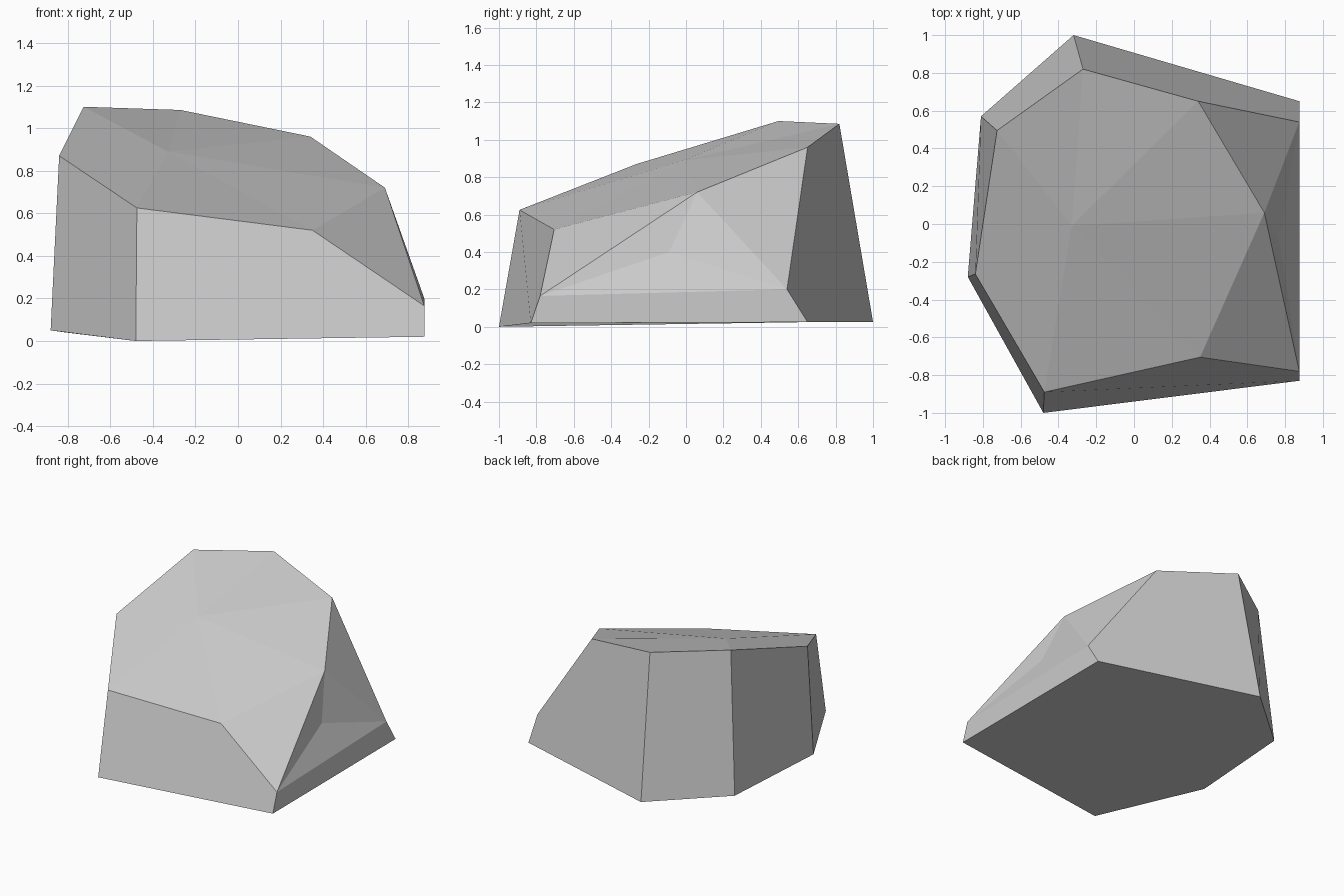
import bpy
import bmesh

cube = bpy.data.objects.get("Cube")
if cube:
    bpy.data.objects.remove(cube, do_unlink=True)

# Single stone colour
stone = bpy.data.materials.new("pale grey stone")
stone.use_nodes = True
colour = (0.6, 0.6, 0.6, 1)
stone.diffuse_color = colour
shader = next(n for n in stone.node_tree.nodes if n.type == "BSDF_PRINCIPLED")
shader.inputs["Base Color"].default_value = colour
shader.inputs["Roughness"].default_value = 0.9

# Corners of the boulder, ring by ring
corners = {
    # base outline
    "base_west": (-0.88, -0.28, 0.05),
    "base_front": (-0.48, -1.0, 0.0),
    "base_southeast": (0.875, -0.83, 0.02),
    "base_northeast": (0.875, 0.65, 0.025),
    "base_back": (-0.32, 1.0, 0.025),
    "base_northwest": (-0.81, 0.57, 0.04),
    # low shoulder on the east side
    "low_south": (0.875, -0.78, 0.165),
    "low_dent": (0.77, -0.09, 0.4),
    "low_north": (0.875, 0.54, 0.2),
    # rim of the sloping top
    "rim_west": (-0.84, -0.265, 0.87),
    "rim_front": (-0.475, -0.89, 0.625),
    "rim_southeast": (0.35, -0.705, 0.52),
    "rim_east": (0.69, 0.06, 0.72),
    "rim_northeast": (0.34, 0.65, 0.96),
    "rim_back": (-0.27, 0.82, 1.085),
    "rim_northwest": (-0.725, 0.495, 1.1),
    # slight ridge inside the top
    "crown": (-0.33, -0.01, 0.89),
}

# Facets, each given by its corners in order
facets = [
    # underside
    "base_west base_northwest base_back base_northeast base_southeast base_front",
    # side walls
    "base_west base_front rim_front rim_west",
    "base_front base_southeast low_south rim_southeast rim_front",
    "base_southeast base_northeast low_north low_south",
    "base_northeast base_back rim_back rim_northeast low_north",
    "base_back base_northwest rim_northwest rim_back",
    "base_northwest base_west rim_west rim_northwest",
    # chipped east side
    "low_south low_north low_dent",
    "rim_southeast low_south rim_east",
    "rim_east low_south low_dent",
    "rim_east low_dent low_north",
    "rim_east low_north rim_northeast",
]

bm = bmesh.new()
vert = {name: bm.verts.new(co) for name, co in corners.items()}
for facet in facets:
    bm.faces.new([vert[name] for name in facet.split()])

# Top facets fan out from the crown
rim = [name for name in corners if name.startswith("rim")]
for here, after in zip(rim, rim[1:] + rim[:1]):
    bm.faces.new([vert["crown"], vert[here], vert[after]])

bmesh.ops.recalc_face_normals(bm, faces=bm.faces)
mesh = bpy.data.meshes.new("boulder")
bm.to_mesh(mesh)
bm.free()
mesh.materials.append(stone)
boulder = bpy.data.objects.new("boulder", mesh)
bpy.context.collection.objects.link(boulder)
